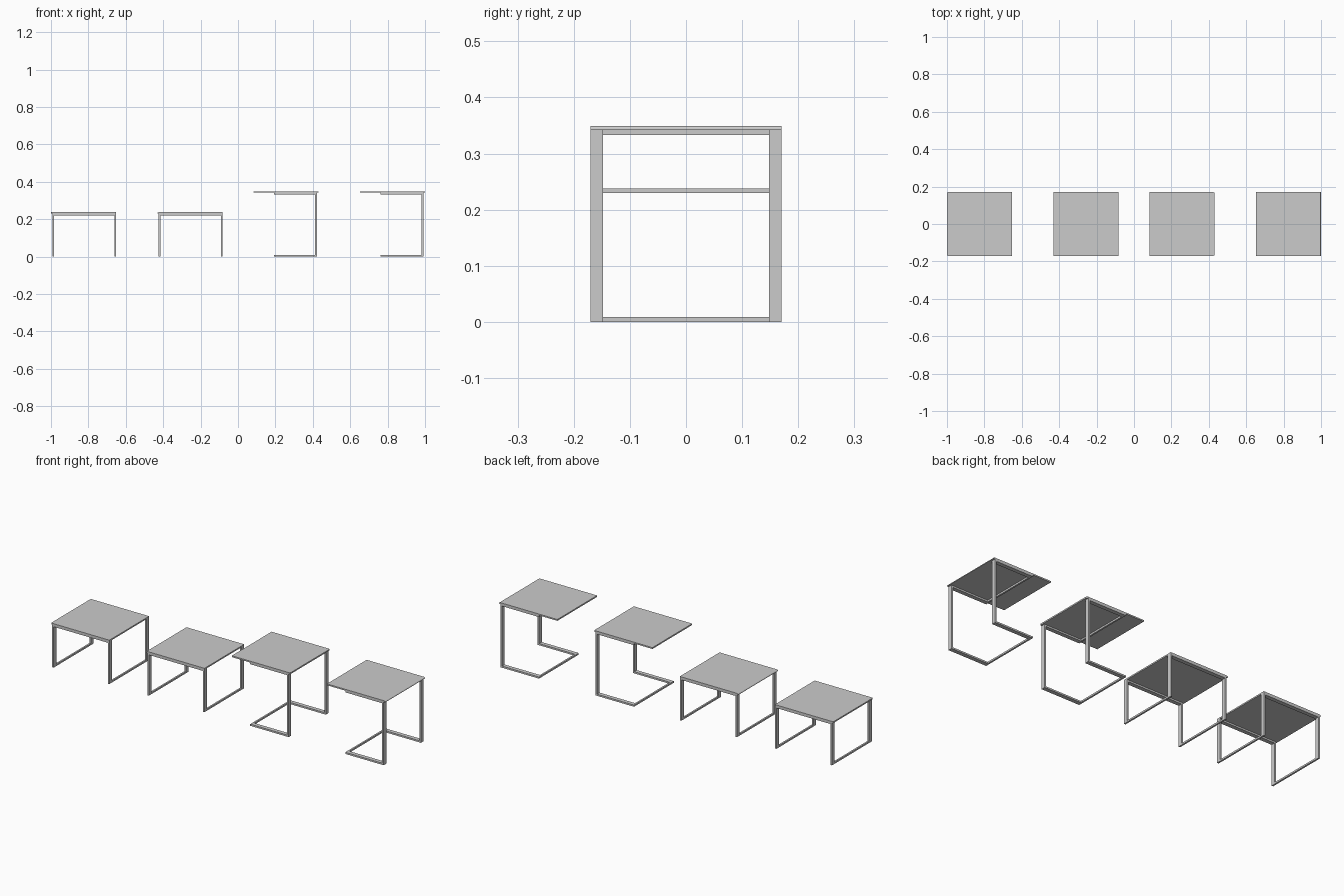
import bpy, bmesh

if "Cube" in bpy.data.objects:
    bpy.data.objects.remove(bpy.data.objects["Cube"])

T = 0.009        # bar thickness
W = 0.022        # strap width
HALF = 0.17      # half depth in y
DEPTH = 0.23     # length of the runners
SPAN = 0.342     # distance between the outer faces of the two runners
TOP = 0.0075     # tabletop thickness


def box(bm, lo, hi):
    lo, hi = ([min(a, b) for a, b in zip(lo, hi)], [max(a, b) for a, b in zip(lo, hi)])
    geo = bmesh.ops.create_cube(bm, size=1)
    for v in geo["verts"]:
        v.co = [lo[i] if v.co[i] < 0 else hi[i] for i in range(3)]


def finish(bm, name):
    me = bpy.data.meshes.new(name)
    bm.to_mesh(me)
    bm.free()
    ob = bpy.data.objects.new(name, me)
    bpy.context.collection.objects.link(ob)
    return ob


def frame(name, place):
    """C-shaped strap frame; place maps (runner, upright) lengths to (x, z)."""
    bm = bmesh.new()

    def part(u0, u1, v0, v1, y0, y1):
        (xa, za), (xb, zb) = place(u0, v0), place(u1, v1)
        box(bm, (xa, y0, za), (xb, y1, zb))

    for s in (-1, 1):
        outer, inner = s * HALF, s * (HALF - W)
        part(0, T, 0, SPAN, outer, inner)                 # upright
        part(T, DEPTH, 0, T, outer, inner)                # runners
        part(T, DEPTH, SPAN - T, SPAN, outer, inner)
    for v in (0, SPAN - T):                               # crossbars
        part(DEPTH - T, DEPTH, v, v + T, -HALF + W, HALF - W)
    finish(bm, name)


def tabletop(name, x0, z, lip, rounded):
    """Thin panel with a lip at x = lip, rounded along its edge or at its corners."""
    bm = bmesh.new()
    box(bm, (x0, -HALF, z), (x0 + 0.349, HALF, z + TOP))

    def wanted(e):
        a, b = (v.co for v in e.verts)
        if abs(a.x - lip) > 0.002 or abs(b.x - lip) > 0.002:
            return False
        along_y = abs(a.y - b.y) > 0.1
        return along_y and a.z > z + TOP / 2 if rounded else not along_y and abs(a.z - b.z) > 0.001

    edges = [e for e in bm.edges if wanted(e)]
    bmesh.ops.bevel(bm, geom=edges, offset=0.006, segments=4, profile=0.5, affect='EDGES')
    finish(bm, name)


# Low tables: frame turned on its back so the runners become legs
for i, x in enumerate((-1.0, -0.431)):
    frame(f"low_table_frame_{i + 1}", lambda u, v, x=x: (x + 0.007 + v, DEPTH - u))
    tabletop(f"low_table_top_{i + 1}", x, DEPTH, x, i == 1)

# Tall tables: upright frame with the top cantilevered over the base
for i, x in enumerate((0.431, 1.0)):
    frame(f"tall_table_frame_{i + 1}", lambda u, v, x=x: (x - 0.009 - u, v))
    tabletop(f"tall_table_top_{i + 1}", x - 0.349, SPAN, x, i == 1)
